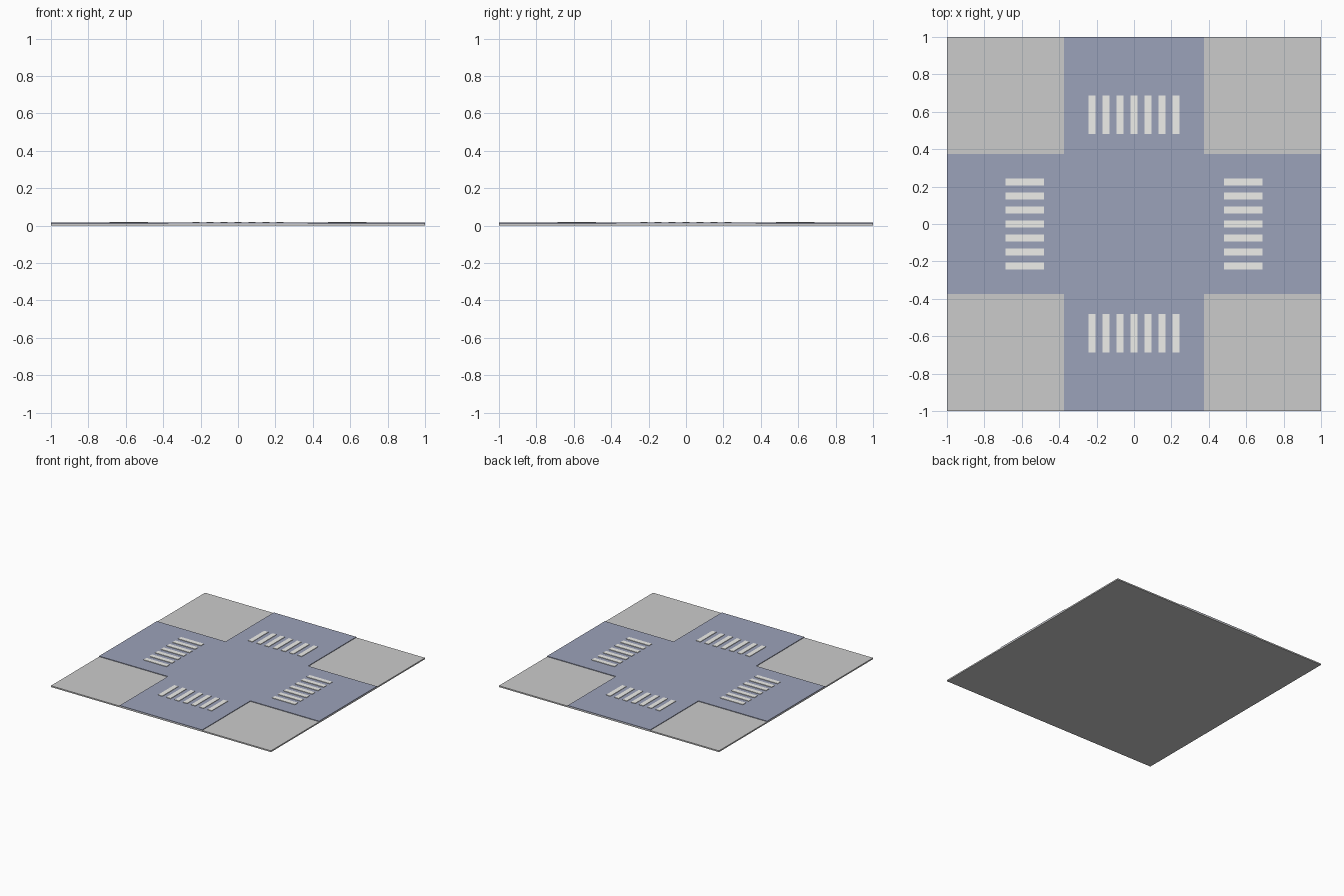
import bpy, bmesh
from mathutils import Matrix

if "Cube" in bpy.data.objects:
    bpy.data.objects.remove(bpy.data.objects["Cube"])

BASE_TOP, ROAD_TOP, STRIPE_TOP = 0.011, 0.016, 0.02
HALF_ROAD = 0.375


def material(name, rgb):
    mat = bpy.data.materials.new(name)
    mat.diffuse_color = (*rgb, 1)
    mat.use_nodes = True
    mat.node_tree.nodes["Principled BSDF"].inputs["Base Color"].default_value = mat.diffuse_color
    return mat


def finish(name, bm, mat=None):
    bmesh.ops.recalc_face_normals(bm, faces=bm.faces)
    mesh = bpy.data.meshes.new(name)
    bm.to_mesh(mesh)
    bm.free()
    if mat:
        mesh.materials.append(mat)
    obj = bpy.data.objects.new(name, mesh)
    bpy.context.collection.objects.link(obj)
    return obj


def prism(bm, outline, z0, z1):
    """Extrude a flat outline from z0 up to z1."""
    face = bm.faces.new([bm.verts.new((x, y, z0)) for x, y in outline])
    top = bmesh.ops.extrude_face_region(bm, geom=[face], use_keep_orig=True)["geom"]
    verts = [v for v in top if isinstance(v, bmesh.types.BMVert)]
    bmesh.ops.translate(bm, verts=verts, vec=(0, 0, z1 - z0))


def rect(x0, x1, y0, y1):
    return [(x0, y0), (x1, y0), (x1, y1), (x0, y1)]


asphalt = material("asphalt", (0.33, 0.36, 0.49))
paint = material("paint", (0.86, 0.86, 0.83))

# Square pavement slab
bm = bmesh.new()
prism(bm, rect(-1, 1, -1, 1), 0, BASE_TOP)
finish("pavement_slab", bm)

# Cross-shaped road: three corners of one arm, turned four times
arm = [(HALF_ROAD, HALF_ROAD), (HALF_ROAD, 1), (-HALF_ROAD, 1)]
cross = []
for _ in range(4):
    cross += arm
    arm = [(-y, x) for x, y in arm]
bm = bmesh.new()
prism(bm, cross, BASE_TOP, ROAD_TOP)
finish("road_cross", bm, asphalt)

# Seven painted stripes across each arm
for name, angle in (("back", 0), ("left", 1), ("front", 2), ("right", 3)):
    bm = bmesh.new()
    for i in range(-3, 4):
        x = i * 0.075
        prism(bm, rect(x - 0.019, x + 0.019, 0.48, 0.688), ROAD_TOP, STRIPE_TOP)
    bm.transform(Matrix.Rotation(angle * 1.5707963, 4, 'Z'))
    finish("crosswalk_" + name, bm, paint)
